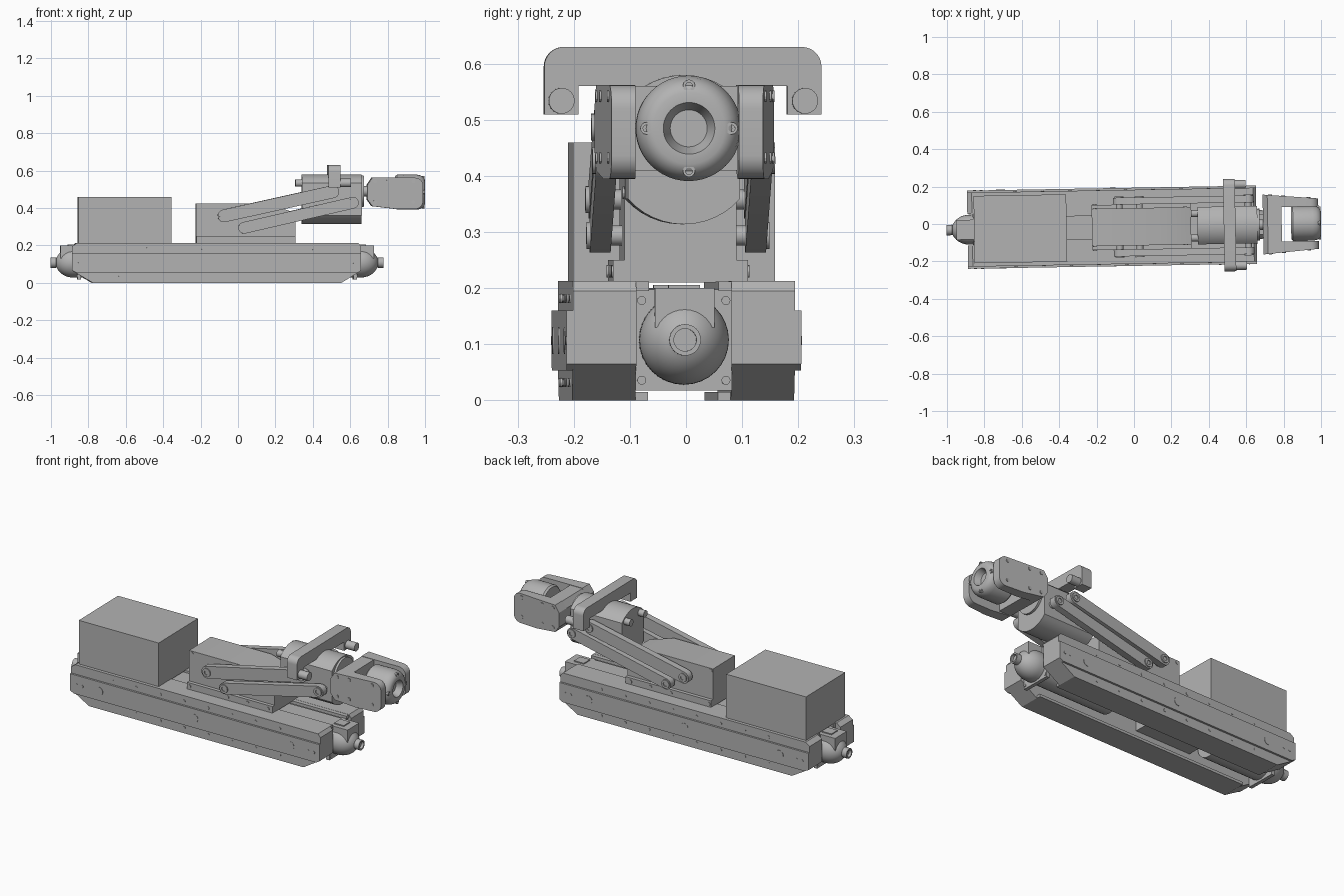
import bpy, bmesh, math
from mathutils import Matrix, Vector

cube = bpy.data.objects.get("Cube")
if cube:
    bpy.data.objects.remove(cube, do_unlink=True)

grey = bpy.data.materials.new("plain_grey")
grey.use_nodes = True
grey.diffuse_color = (0.45, 0.45, 0.45, 1)
grey.node_tree.nodes["Principled BSDF"].inputs["Base Color"].default_value = grey.diffuse_color

# The whole vehicle stands turned by one degree
PLACE = Matrix.Translation((0, -0.015, 0)) @ Matrix.Rotation(math.radians(1), 4, "Z")


def part(name, bm):
    """Finish a mesh as a named object with sharp edges kept."""
    bmesh.ops.recalc_face_normals(bm, faces=bm.faces)
    bm.transform(PLACE)
    mesh = bpy.data.meshes.new(name)
    bm.to_mesh(mesh)
    bm.free()
    mesh.materials.append(grey)
    for p in mesh.polygons:
        p.use_smooth = True
    mesh.set_sharp_from_angle(angle=math.radians(30))
    obj = bpy.data.objects.new(name, mesh)
    bpy.context.scene.collection.objects.link(obj)


def prism(bm, pts, a, b, axis="Y"):
    """Extrude an outline, (x, z) along Y or (y, z) along X."""
    def at(p, t):
        return (p[0], t, p[1]) if axis == "Y" else (t, p[0], p[1])
    lo = [bm.verts.new(at(p, a)) for p in pts]
    hi = [bm.verts.new(at(p, b)) for p in pts]
    bm.faces.new(lo)
    bm.faces.new(hi[::-1])
    n = len(pts)
    for i in range(n):
        j = (i + 1) % n
        bm.faces.new((lo[i], lo[j], hi[j], hi[i]))
    return lo + hi


def box(bm, x, y, z):
    return prism(bm, [(x[0], z[0]), (x[1], z[0]), (x[1], z[1]), (x[0], z[1])], *y)


def lathe(bm, profile, centre, axis="X", steps=32):
    """Turn (distance, radius) points around an axis through centre."""
    tmp = bmesh.new()
    vs = [tmp.verts.new((t, 0, r)) for t, r in profile]
    es = [tmp.edges.new(e) for e in zip(vs, vs[1:])]
    bmesh.ops.spin(tmp, geom=vs + es, cent=(0, 0, 0), axis=(1, 0, 0),
                   angle=math.tau, steps=steps)
    bmesh.ops.remove_doubles(tmp, verts=tmp.verts, dist=1e-5)
    m = Matrix.Translation(centre)
    if axis == "Y":
        m = m @ Matrix.Rotation(math.pi / 2, 4, "Z")
    tmp.transform(m)
    mesh = bpy.data.meshes.new("turned")
    tmp.to_mesh(mesh)
    tmp.free()
    bm.from_mesh(mesh)
    bpy.data.meshes.remove(mesh)


def rod(bm, a, b, r, centre, axis="X", steps=24):
    lathe(bm, [(a, 0), (a, r), (b, r), (b, 0)], centre, axis, steps)


def arc(cx, cz, r, a0, a1, n=8):
    angles = [math.radians(a0 + (a1 - a0) * i / n) for i in range(n + 1)]
    return [(cx + r * math.cos(a), cz + r * math.sin(a)) for a in angles]


SIDES = (("left", 1), ("right", -1))

# Track units with side rails, lips and bolts
track = [(-0.78, 0), (0.55, 0), (0.655, 0.065), (0.655, 0.195),
         (0.64, 0.213), (-0.865, 0.213), (-0.89, 0.195), (-0.89, 0.065)]
rail = [(-0.865, 0.053), (0.635, 0.053), (0.655, 0.065),
        (0.655, 0.16), (-0.89, 0.16), (-0.89, 0.065)]
for side, s in SIDES:
    bm = bmesh.new()
    prism(bm, track, s * 0.085, s * 0.198)
    box(bm, (-0.86, 0.64), (s * 0.062, s * 0.086), (0.195, 0.212))
    box(bm, (-0.78, 0.55), (s * 0.062, s * 0.086), (0, 0.015))
    part(side + "_track", bm)
    bm = bmesh.new()
    prism(bm, rail, s * 0.195, s * 0.209)
    part(side + "_side_rail", bm)
    bm = bmesh.new()
    for x in (-0.71, -0.12, 0.475):
        rod(bm, -0.002, 0.002, 0.024, (x, s * 0.209, 0.107), "Y")
    for x in (-0.85, -0.815, 0.585, 0.62):
        rod(bm, -0.002, 0.002, 0.008, (x, s * 0.209, 0.107), "Y", 12)
    for i in range(8):
        for z in (0.032, 0.182):
            rod(bm, -0.002, 0.002, 0.008, (-0.634 + 0.148 * i, s * 0.198, z), "Y", 12)
    part(side + "_track_bolts", bm)

# Pressure hulls between the tracks, with domed ends and nozzles
for end, d, x0, inner in (("front", 1, 0.655, 0.15), ("rear", -1, -0.88, -0.5)):
    bm = bmesh.new()
    dome = [(x0 + d * 0.095 * math.sin(a), 0.08 * math.cos(a))
            for a in [math.radians(8 * i) for i in range(10)]]
    tip = x0 + d * 0.122
    lathe(bm, [(inner, 0), (inner, 0.08)] + dome +
          [(x0 + d * 0.093, 0.028), (tip, 0.028), (tip, 0.02),
           (tip - d * 0.015, 0.02), (tip - d * 0.015, 0)], (0, 0, 0.108))
    part(end + "_hull", bm)
    bm = bmesh.new()
    box(bm, (x0 - d * 0.03, x0 + d * 0.07), (-0.053, 0.053), (0.13, 0.2))
    box(bm, (x0 - d * 0.03, x0 + d * 0.03), (-0.028, 0.028), (0.2, 0.206))
    part(end + "_hull_bracket", bm)
    bm = bmesh.new()
    box(bm, (x0 - d * 0.04, x0 - d * 0.02), (-0.086, 0.086), (0.018, 0.198))
    for y in (-0.075, 0.075):
        for z in (0.036, 0.178):
            rod(bm, -0.003, 0.003, 0.008, (x0 - d * 0.02, y, z), "X", 12)
    part(end + "_end_plate", bm)

bm = bmesh.new()
box(bm, (-0.86, 0.63), (-0.05, 0.05), (0.18, 0.2))
part("deck_channel", bm)
bm = bmesh.new()
box(bm, (-0.45, -0.1), (-0.085, 0.085), (0.06, 0.2))
part("drive_housing", bm)

# Equipment box at the rear
bm = bmesh.new()
box(bm, (-0.855, -0.36), (-0.18, 0.18), (0.21, 0.46))
part("equipment_box", bm)

# Arm base with a sloping nose
bm = bmesh.new()
box(bm, (-0.225, 0.305), (-0.12, 0.12), (0.21, 0.25))
part("arm_base_plate", bm)
bm = bmesh.new()
prism(bm, [(-0.225, 0.25), (0.305, 0.25), (0.305, 0.375), (0.15, 0.423), (-0.225, 0.423)],
      -0.1, 0.1)
part("arm_base", bm)
bm = bmesh.new()
for s in (1, -1):
    for x in (-0.21, 0.025, 0.15, 0.275):
        rod(bm, -0.003, 0.003, 0.011, (x, s * 0.12, 0.23), "Y", 12)
    for x, z in ((-0.21, 0.41), (0.275, 0.37)):
        rod(bm, -0.003, 0.003, 0.011, (x, s * 0.1, z), "Y", 12)
part("arm_base_bolts", bm)

# Parallel lifting links with pivot pins
LINKS = (("upper", (-0.077, 0.358), (0.505, 0.487), 0.034),
         ("lower", (0.03, 0.294), (0.612, 0.428), 0.031))
for side, s in SIDES:
    for level, p, q, r in LINKS:
        tilt = math.degrees(math.atan2(q[1] - p[1], q[0] - p[0]))
        bm = bmesh.new()
        prism(bm, arc(*p, r, tilt + 90, tilt + 270) + arc(*q, r, tilt - 90, tilt + 90),
              s * 0.12, s * 0.157)
        part(f"{side}_{level}_link", bm)
        bm = bmesh.new()
        for x, z in (p, q):
            lathe(bm, [(s * 0.09, 0), (s * 0.09, 0.018), (s * 0.155, 0.018), (s * 0.155, 0.024),
                       (s * 0.163, 0.024), (s * 0.163, 0.012), (s * 0.158, 0.012),
                       (s * 0.158, 0)], (x, 0, z), "Y", 24)
        part(f"{side}_{level}_link_pins", bm)

# Raised arm body, flat sided with arched top and bottom
half = math.degrees(math.acos(0.1 / 0.133))
bm = bmesh.new()
prism(bm, arc(0, 0.447, 0.133, half, 180 - half, 12) +
      arc(0, 0.447, 0.133, 180 + half, 360 - half, 12), 0.34, 0.66, "X")
part("arm_body", bm)
bm = bmesh.new()
for y in (-0.065, 0.065):
    rod(bm, 0.305, 0.35, 0.019, (0, y, 0.533))
part("rear_connectors", bm)

# Light bar with a lamp at each end
bm = bmesh.new()
prism(bm, [(-0.247, 0.51), (-0.186, 0.51), (-0.186, 0.56), (0.186, 0.56), (0.186, 0.51),
           (0.247, 0.51)] + arc(0.212, 0.595, 0.035, 0, 90) + arc(-0.212, 0.595, 0.035, 90, 180),
      0.48, 0.543, "X")
part("light_bar", bm)
for side, s in SIDES:
    bm = bmesh.new()
    rod(bm, 0.53, 0.6, 0.023, (0, s * 0.217, 0.534))
    part(side + "_lamp", bm)

# Wrist shaft and fork; the fork arms taper towards the front
bm = bmesh.new()
rod(bm, 0.65, 0.7, 0.028, (0, 0, 0.49))
lathe(bm, [(0.655, 0), (0.655, 0.085), (0.672, 0.085), (0.672, 0)], (0, 0, 0.49))
part("wrist_shaft", bm)
bm = bmesh.new()
prism(bm, [(0.69, 0.445), (0.715, 0.41), (0.79, 0.41), (0.79, 0.56), (0.715, 0.56),
           (0.69, 0.525)], -0.1, 0.1)
part("fork_back", bm)
arm = ([(0.69, 0.525), (0.69, 0.445), (0.715, 0.41), (0.84, 0.395)] +
       arc(0.945, 0.437, 0.042, -90, 0) + arc(0.945, 0.52, 0.042, 0, 90) + [(0.715, 0.562)])


def outer(x):
    return 0.16 - 0.085 * (x - 0.69)


for side, s in SIDES:
    bm = bmesh.new()
    for v in prism(bm, arm, s * 0.092, s * 0.16):
        if abs(v.co.y) > 0.12:
            v.co.y = s * outer(v.co.x)
    for x in (0.73, 0.8, 0.935):
        for z in (0.432, 0.542):
            rod(bm, -0.003, 0.003, 0.01, (x, s * outer(x), z), "Y", 12)
    part(side + "_fork_arm", bm)

# Camera head with a recessed lens
bm = bmesh.new()
lathe(bm, [(0.84, 0), (0.84, 0.085), (0.85, 0.093), (0.955, 0.094), (0.975, 0.09),
           (0.988, 0.083), (0.996, 0.074), (1.0, 0.064), (1.0, 0.046), (0.965, 0.033),
           (0.965, 0)], (0, 0.003, 0.485), "X", 48)
part("camera_head", bm)
bm = bmesh.new()
for k in range(4):
    a = k * math.pi / 2
    c = Vector((0, 0.003 + 0.076 * math.cos(a), 0.485 + 0.076 * math.sin(a)))
    lathe(bm, [(0.985, 0), (0.985, 0.011), (0.998, 0.011), (0.998, 0.006), (0.994, 0.006),
               (0.994, 0)], c, "X", 12)
part("camera_head_bolts", bm)
